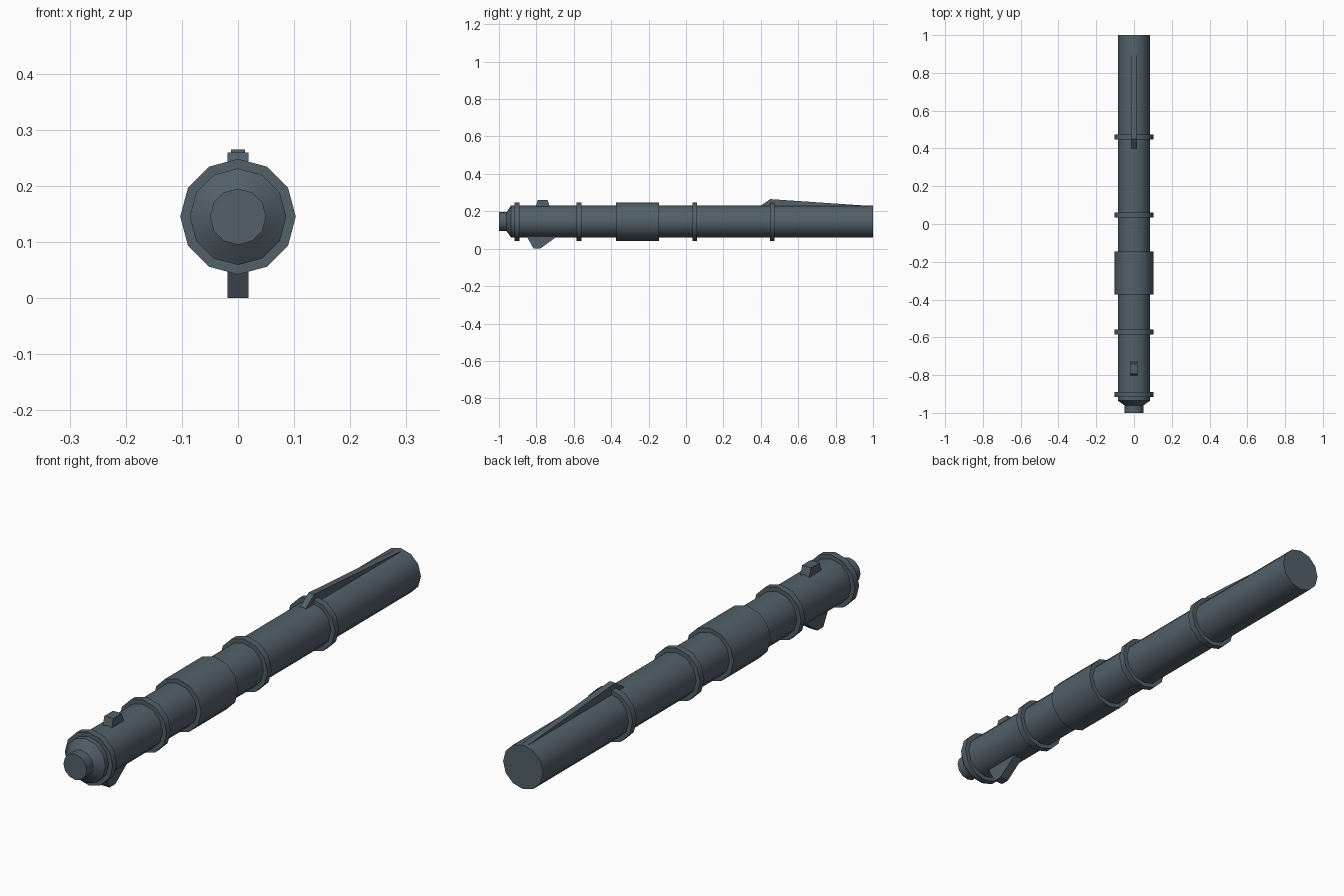
import bpy
import bmesh
import math
from mathutils import Matrix

if "Cube" in bpy.data.objects:
    bpy.data.objects.remove(bpy.data.objects["Cube"])

AXIS_Z = 0.145
SIDES = 12
BODY_R = 0.086
RING_R = 0.103

# Single dark slate metal
steel = bpy.data.materials.new("dark_slate_metal")
steel.use_nodes = True
colour = (0.085, 0.115, 0.14, 1)
steel.diffuse_color = colour
steel.node_tree.nodes["Principled BSDF"].inputs["Base Color"].default_value = colour


def finish(name, bm, smooth):
    bmesh.ops.recalc_face_normals(bm, faces=bm.faces)
    mesh = bpy.data.meshes.new(name)
    bm.to_mesh(mesh)
    bm.free()
    obj = bpy.data.objects.new(name, mesh)
    bpy.context.collection.objects.link(obj)
    mesh.materials.append(steel)
    if smooth:
        bpy.ops.object.select_all(action='DESELECT')
        obj.select_set(True)
        bpy.context.view_layer.objects.active = obj
        bpy.ops.object.shade_smooth_by_angle(angle=math.radians(32))
    return obj


def tube(name, y0, y1, r0, r1=None):
    """Twelve-sided cylinder or cone along y, from y0 to y1."""
    bm = bmesh.new()
    place = Matrix.Translation((0, (y0 + y1) / 2, AXIS_Z)) @ Matrix.Rotation(-math.pi / 2, 4, 'X')
    bmesh.ops.create_cone(bm, cap_ends=True, segments=SIDES, radius1=r0,
                          radius2=r0 if r1 is None else r1, depth=y1 - y0, matrix=place)
    return finish(name, bm, True)


def plate(name, outline, half_width):
    """Side outline of (y, z) points, extruded across x."""
    bm = bmesh.new()
    face = bm.faces.new([bm.verts.new((-half_width, y, z)) for y, z in outline])
    moved = bmesh.ops.extrude_face_region(bm, geom=[face])["geom"]
    bmesh.ops.translate(bm, vec=(2 * half_width, 0, 0),
                        verts=[v for v in moved if isinstance(v, bmesh.types.BMVert)])
    return finish(name, bm, False)


# Barrel body, tapered nose and end cap
tube("body", -0.935, 1.0, BODY_R)
tube("nose_taper", -0.96, -0.935, 0.05, BODY_R)
tube("end_cap", -1.0, -0.96, 0.05)

# Raised bands and the grip sleeve
for i, y in enumerate((-0.903, -0.572, 0.047, 0.461)):
    tube(f"band_{i + 1}", y - 0.013, y + 0.013, RING_R)
tube("sleeve", -0.373, -0.145, RING_R)

# Top button, lower lug and long tapered fin
plate("top_button", [(-0.81, 0.2), (-0.793, 0.259), (-0.74, 0.259), (-0.72, 0.2)], 0.019)
plate("lower_lug", [(-0.865, 0.09), (-0.815, 0), (-0.78, 0), (-0.655, 0.09)], 0.019)
plate("fin", [(0.36, 0.2), (0.4, 0.23), (0.45, 0.265), (0.98, 0.229), (0.98, 0.2)], 0.0125)
